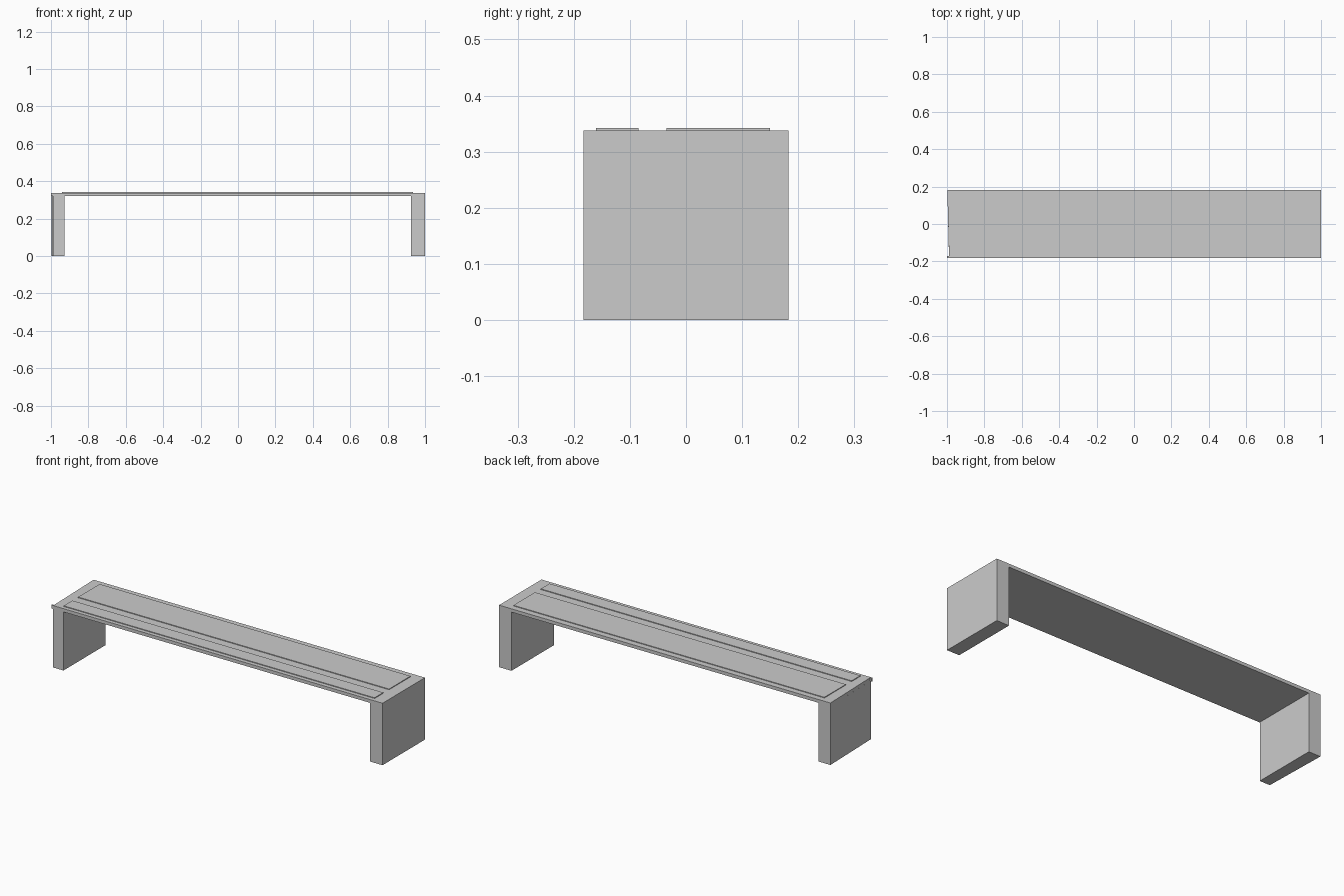
import bpy, bmesh

if "Cube" in bpy.data.objects:
    bpy.data.objects.remove(bpy.data.objects["Cube"])


def prism(name, outline, z0, z1):
    """Vertical block from a top-view outline."""
    bm = bmesh.new()
    face = bm.faces.new([bm.verts.new((x, y, z0)) for x, y in outline])
    ext = bmesh.ops.extrude_face_region(bm, geom=[face])
    top = [v for v in ext["geom"] if isinstance(v, bmesh.types.BMVert)]
    bmesh.ops.translate(bm, verts=top, vec=(0, 0, z1 - z0))
    bmesh.ops.recalc_face_normals(bm, faces=bm.faces)
    mesh = bpy.data.meshes.new(name)
    bm.to_mesh(mesh)
    bm.free()
    obj = bpy.data.objects.new(name, mesh)
    bpy.context.collection.objects.link(obj)
    return obj


def rect(x0, x1, y0, y1):
    return [(x0, y0), (x1, y0), (x1, y1), (x0, y1)]


UNDER, TOP, RAISED = 0.32, 0.338, 0.342

# slab end legs; the left outer face is slightly skewed
prism("right_leg", rect(0.925, 1, -0.183, 0.183), 0, UNDER)
prism("left_leg", [(-0.989, -0.18), (-0.927, -0.18),
                   (-0.927, 0.181), (-0.998, 0.181)], 0, UNDER)

# bench top, with a small projecting lip at the front left corner
prism("bench_top", [(-1, -0.181), (1, -0.183), (1, 0.183), (-0.998, 0.181),
                    (-0.989, -0.172), (-1, -0.172)], UNDER, TOP)

# raised seat boards
prism("narrow_seat_board", rect(-0.94, 0.936, -0.16, -0.085), TOP, RAISED)
prism("wide_seat_board", rect(-0.94, 0.936, -0.035, 0.15), TOP, RAISED)
